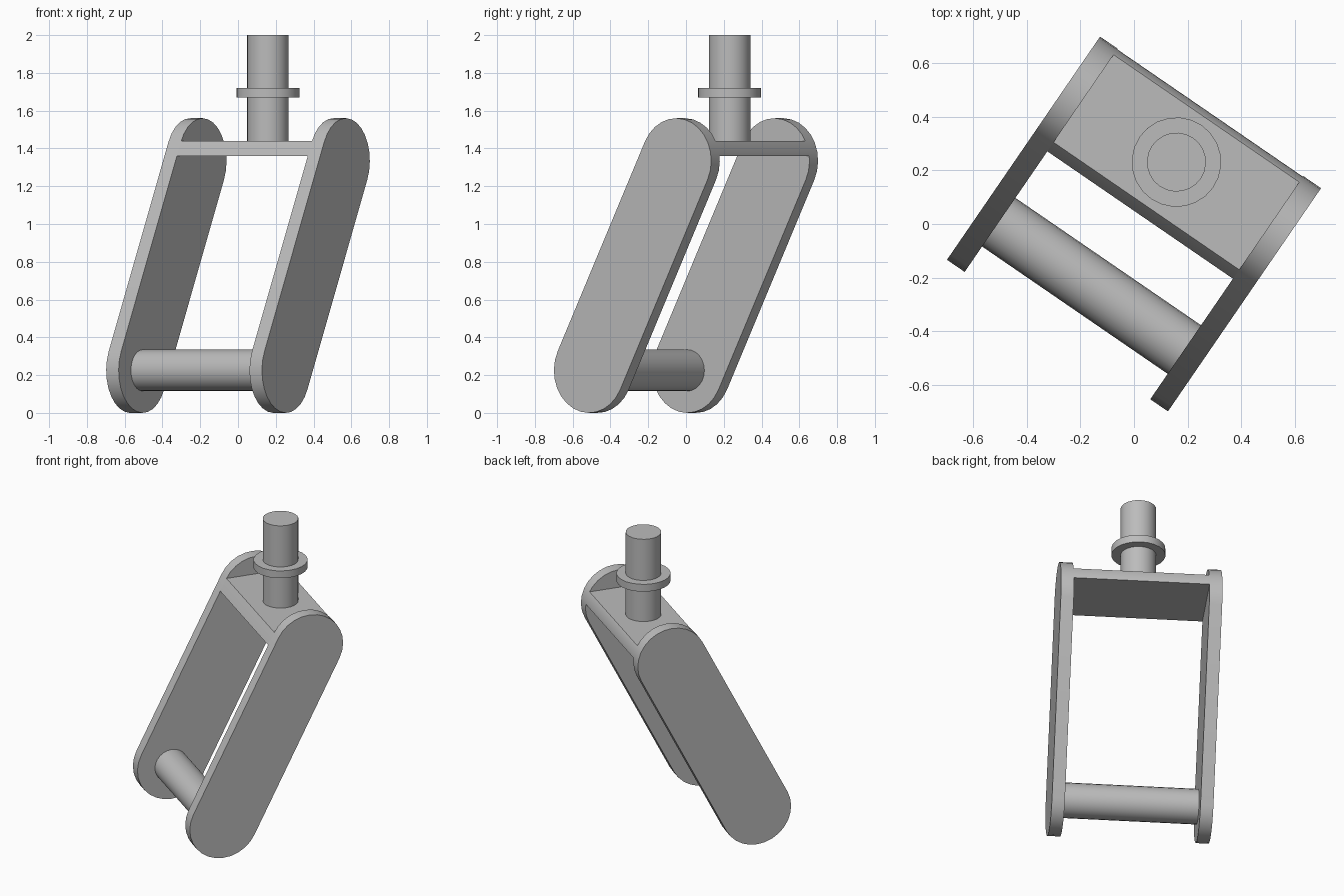
import bpy, bmesh, math
from mathutils import Matrix, Vector

if "Cube" in bpy.data.objects:
    bpy.data.objects.remove(bpy.data.objects["Cube"])

# Dimensions in the fork's own frame: X along the axle, Y backwards
TURN = Matrix.Rotation(math.radians(-34.45), 4, 'Z')
RADIUS = 0.225
LOW, HIGH = Vector((-0.28, RADIUS)), Vector((0.28, 1.335))
OUTER, INNER = 0.5, 0.42
BAR_BOTTOM, BAR_TOP = 1.36, 1.44

grey = bpy.data.materials.new("plain grey")
grey.use_nodes = True
grey.diffuse_color = (0.5, 0.5, 0.5, 1)
grey.node_tree.nodes["Principled BSDF"].inputs["Base Color"].default_value = grey.diffuse_color


def finish(bm, name):
    bmesh.ops.recalc_face_normals(bm, faces=bm.faces)
    mesh = bpy.data.meshes.new(name)
    bm.to_mesh(mesh)
    bm.free()
    mesh.materials.append(grey)
    obj = bpy.data.objects.new(name, mesh)
    obj.matrix_world = TURN
    bpy.context.collection.objects.link(obj)
    bpy.ops.object.select_all(action='DESELECT')
    obj.select_set(True)
    bpy.context.view_layer.objects.active = obj
    bpy.ops.object.shade_smooth_by_angle(angle=math.radians(30))


def slanted_slot(x0, x1, steps=14):
    """Round-ended leaning slab between x0 and x1."""
    bm = bmesh.new()
    axis = HIGH - LOW
    start = math.atan2(axis.y, axis.x) - math.pi / 2
    verts = []
    for centre, offset in ((HIGH, 0), (LOW, math.pi)):
        for i in range(steps + 1):
            a = start + offset + math.pi * i / steps
            verts.append(bm.verts.new((x0, centre.x + RADIUS * math.cos(a),
                                       centre.y + RADIUS * math.sin(a))))
    face = bm.faces.new(verts)
    new = bmesh.ops.extrude_face_region(bm, geom=[face])["geom"]
    # keep the starting cap so the slab is closed
    bmesh.ops.translate(bm, vec=(x1 - x0, 0, 0),
                        verts=[g for g in new if isinstance(g, bmesh.types.BMVert)])
    if len([f for f in bm.faces if len(f.verts) > 4]) < 2:
        bmesh.ops.holes_fill(bm, edges=[e for e in bm.edges if e.is_boundary], sides=0)
    return bm


def cylinder(name, radius, depth, matrix):
    bm = bmesh.new()
    bmesh.ops.create_cone(bm, cap_ends=True, segments=24, radius1=radius,
                          radius2=radius, depth=depth, matrix=matrix)
    finish(bm, name)


def upright(name, radius, z0, z1):
    cylinder(name, radius, z1 - z0, Matrix.Translation((0, HIGH.x, (z0 + z1) / 2)))


# Side plates
finish(slanted_slot(-OUTER, -INNER), "right_side_plate")
finish(slanted_slot(INNER, OUTER), "left_side_plate")

# Crown bar: the same outline cut to a thin level slice
bar = slanted_slot(-INNER, INNER)
for height, normal in ((BAR_TOP, 1), (BAR_BOTTOM, -1)):
    cut = bmesh.ops.bisect_plane(bar, geom=bar.verts[:] + bar.edges[:] + bar.faces[:],
                                 plane_co=(0, 0, height), plane_no=(0, 0, normal),
                                 clear_outer=True)
    bmesh.ops.holes_fill(bar, edges=[e for e in bar.edges if e.is_boundary], sides=0)
finish(bar, "crown_bar")

# Axle between the plates
cylinder("axle", 0.11, 2 * INNER,
         Matrix.Translation((0, LOW.x, LOW.y)) @ Matrix.Rotation(math.pi / 2, 4, 'Y'))

# Steering stem and its collar
upright("stem", 0.11, BAR_TOP, 2.0)
upright("stem_collar", 0.167, 1.67, 1.72)
